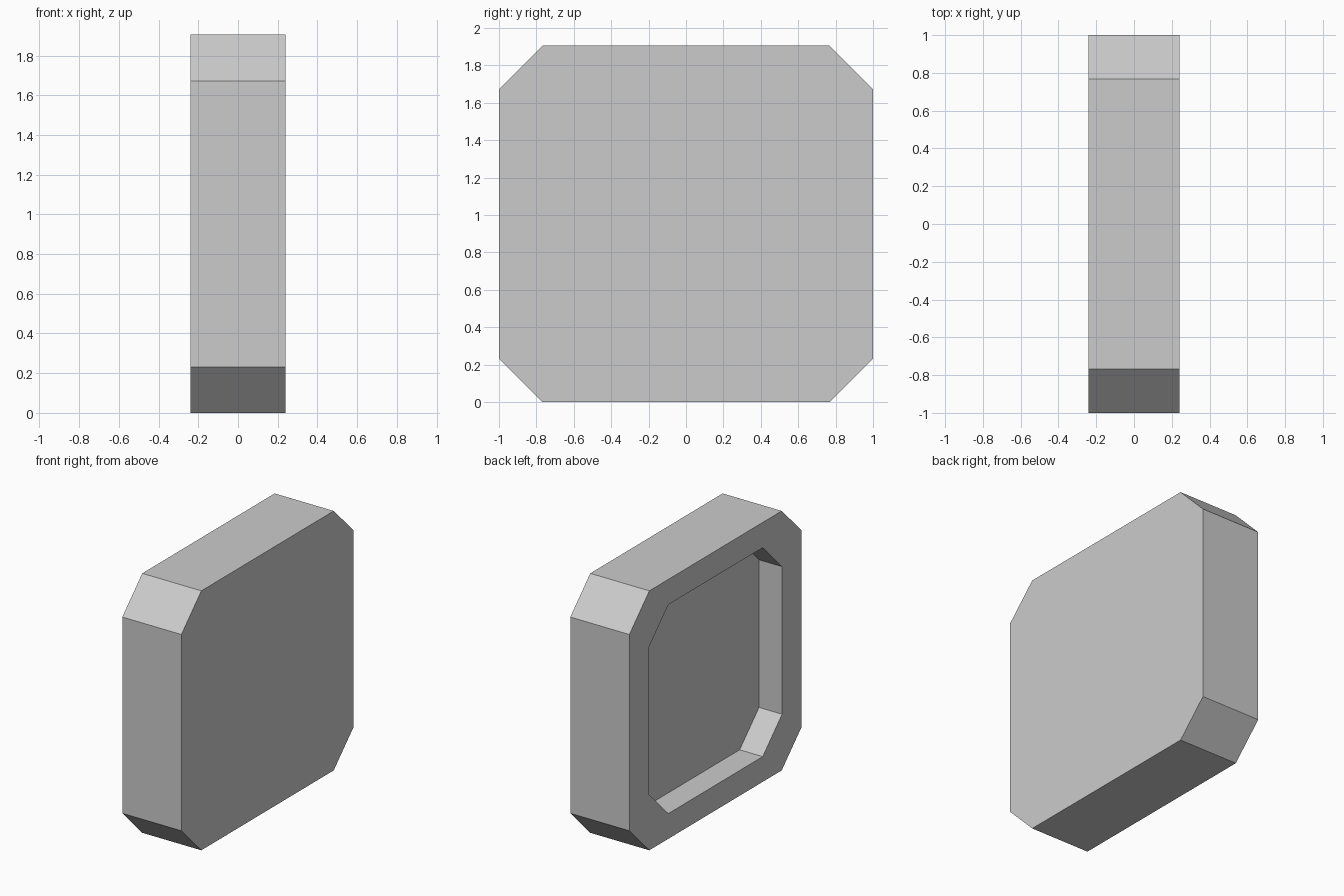
import bpy, bmesh

if "Cube" in bpy.data.objects:
    bpy.data.objects.remove(bpy.data.objects["Cube"])

HALF_X = 0.24        # half the plate thickness
MID_Z = 0.9525       # centre height
RECESS_DEPTH = 0.187


def octagon(bm, x, half_y, half_z, cut):
    """Ring of a rectangle with chamfered corners, in the plane at x."""
    a, b = half_y - cut, half_z - cut
    points = [(half_y, -b), (half_y, b), (a, half_z), (-a, half_z),
              (-half_y, b), (-half_y, -b), (-a, -half_z), (a, -half_z)]
    return [bm.verts.new((x, y, MID_Z + z)) for y, z in points]


bm = bmesh.new()

# Rings: solid face, open rim, recess edge, recess floor
rings = [
    octagon(bm, HALF_X, 1.0, MID_Z, 0.232),
    octagon(bm, -HALF_X, 1.0, MID_Z, 0.232),
    octagon(bm, -HALF_X, 0.772, 0.767, 0.225),
    octagon(bm, -HALF_X + RECESS_DEPTH, 0.772, 0.767, 0.225),
]

# Side walls, flat rim and recess walls
for r, s in zip(rings, rings[1:]):
    for i in range(8):
        j = (i + 1) % 8
        bm.faces.new((r[i], r[j], s[j], s[i]))

# Closed face and recess floor
bm.faces.new(rings[0])
bm.faces.new(rings[-1])
bmesh.ops.recalc_face_normals(bm, faces=bm.faces)

mesh = bpy.data.meshes.new("recessed_plate")
bm.to_mesh(mesh)
bm.free()
plate = bpy.data.objects.new("recessed_plate", mesh)
bpy.context.collection.objects.link(plate)
